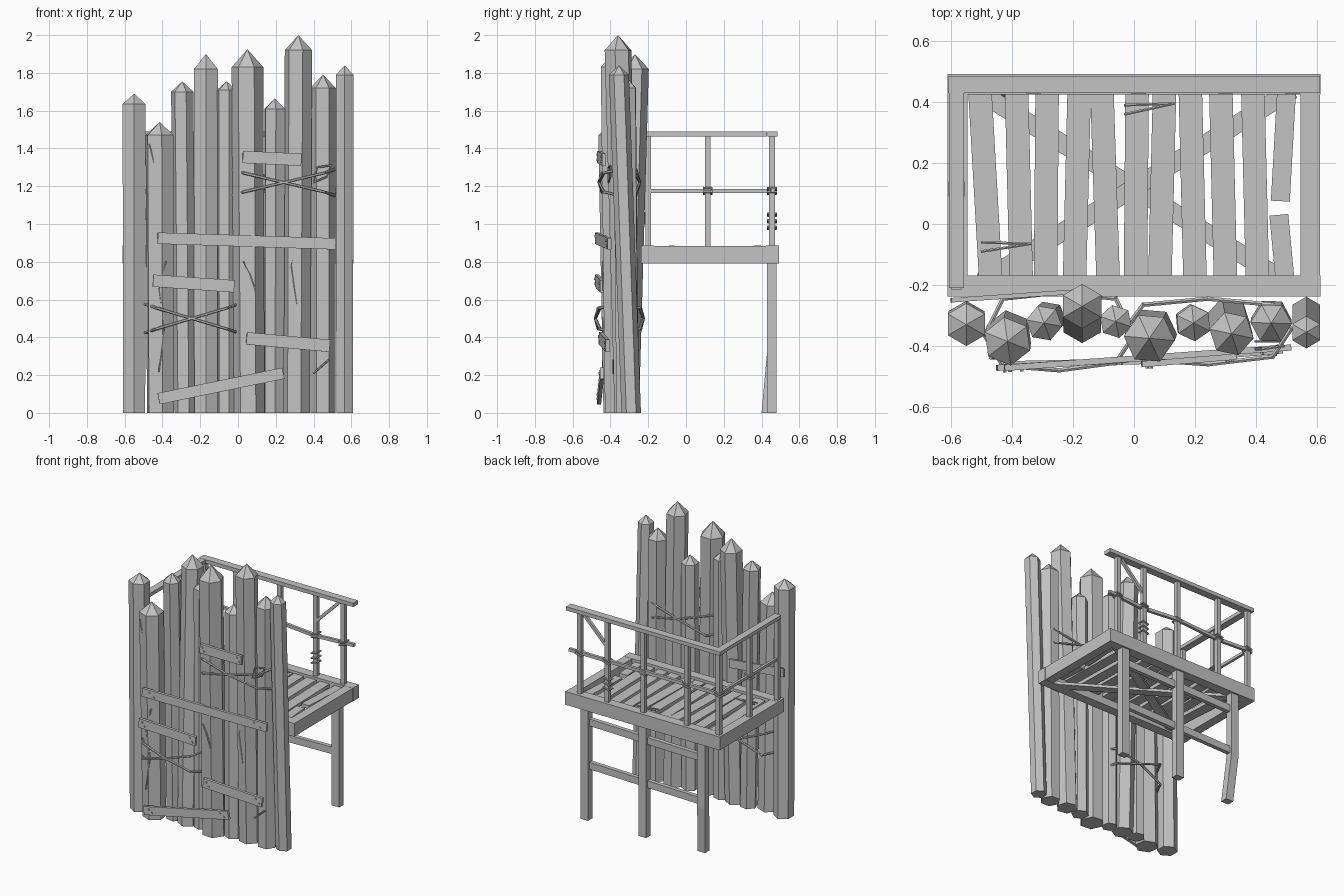
import bpy, bmesh, math
from mathutils import Vector, Matrix

cube = bpy.data.objects.get("Cube")
if cube:
    bpy.data.objects.remove(cube, do_unlink=True)

wood = bpy.data.materials.new("grey_wood")
wood.use_nodes = True
GREY = (0.55, 0.55, 0.55, 1)
wood.diffuse_color = GREY
wood.node_tree.nodes["Principled BSDF"].inputs["Base Color"].default_value = GREY


def finish(name, bm):
    bmesh.ops.recalc_face_normals(bm, faces=bm.faces)
    mesh = bpy.data.meshes.new(name)
    bm.to_mesh(mesh)
    bm.free()
    mesh.materials.append(wood)
    obj = bpy.data.objects.new(name, mesh)
    bpy.context.collection.objects.link(obj)
    return obj


def frame_between(a, b):
    """Matrix whose z runs from a to b, with y kept as upright as possible."""
    a, b = Vector(a), Vector(b)
    d = (b - a).normalized()
    up = Vector((0, 1, 0)) if abs(d.z) > 0.8 else Vector((0, 0, 1))
    side = up.cross(d).normalized()
    m = Matrix((side, d.cross(side), d)).transposed().to_4x4()
    m.translation = (a + b) / 2
    return m, (b - a).length


def add_beam(bm, a, b, wide, high):
    m, length = frame_between(a, b)
    bmesh.ops.create_cube(bm, size=1, matrix=m @ Matrix.Diagonal((wide, high, length, 1)))


def beam(name, a, b, wide, high):
    bm = bmesh.new()
    add_beam(bm, a, b, wide, high)
    return finish(name, bm)


def rope(name, points, radius=0.008, closed=False):
    bm = bmesh.new()
    ends = points[1:] + points[:1] if closed else points[1:]
    for a, b in zip(points, ends):
        m, length = frame_between(a, b)
        bmesh.ops.create_cone(bm, cap_ends=True, segments=6, radius1=radius,
                              radius2=radius, depth=length + radius, matrix=m)
    return finish(name, bm)


def stake(name, base, top, radius, tip, turn):
    """Leaning six-sided log with a cut point."""
    bm = bmesh.new()
    rings = []
    for (x, y, z), r in ((base, radius * 0.97), (top, radius)):
        ring = []
        for i in range(6):
            t = math.radians(turn + 30 + 60 * i)
            ring.append(bm.verts.new((x + r * math.cos(t), y + r * math.sin(t), z)))
        rings.append(ring)
    peak = bm.verts.new(tip)
    bm.faces.new(rings[0])
    for i in range(6):
        j = (i + 1) % 6
        bm.faces.new((rings[0][i], rings[0][j], rings[1][j], rings[1][i]))
        bm.faces.new((rings[1][i], rings[1][j], peak))
    return finish(name, bm)


# Palisade: base x, top x, base y, top y, radius, shoulder z, tip z, turn
stakes = [
    (-.55, -.55, -.32, -.33, .070, 1.635, 1.69, 0),
    (-.41, -.415, -.36, -.385, .080, 1.47, 1.54, 8),
    (-.28, -.295, -.31, -.325, .060, 1.70, 1.755, 20),
    (-.17, -.17, -.32, -.27, .073, 1.82, 1.90, 0),
    (-.06, -.06, -.32, -.32, .055, 1.71, 1.755, 12),
    (.06, .05, -.355, -.375, .084, 1.83, 1.925, 25),
    (.19, .195, -.32, -.325, .060, 1.61, 1.665, 5),
    (.31, .32, -.31, -.36, .074, 1.92, 2.0, 18),
    (.45, .45, -.31, -.325, .068, 1.72, 1.79, 28),
    (.565, .565, -.29, -.355, .053, 1.79, 1.84, 0),
]
for n, (xb, xt, yb, yt, r, zs, zt, turn) in enumerate(stakes):
    stake(f"stake_{n + 1}", (xb, yb, 0), (xt, yt, zs), r, (xt, yt, zt), turn)

# Boards nailed across the stakes, with bolt heads at the ends
boards = [
    ((-.425, -.472, .925), (.515, -.405, .895), .06),
    ((-.45, -.472, .70), (-.02, -.445, .67), .065),
    ((.025, -.46, 1.355), (.335, -.435, 1.34), .065),
    ((.045, -.452, .395), (.485, -.415, .355), .065),
    ((-.42, -.46, .075), (.24, -.445, .21), .06),
]
for n, (a, b, high) in enumerate(boards):
    beam(f"cross_board_{n + 1}", a, b, .02, high).name = f"cross_board_{n + 1}"
    bm = bmesh.new()
    for t, dz in ((.06, .012), (.1, -.014), (.9, .014), (.95, -.012)):
        p = Vector(a).lerp(Vector(b), t) + Vector((0, -.011, dz))
        bmesh.ops.create_cone(bm, cap_ends=True, segments=6, radius1=.007, radius2=.007, depth=.01,
                              matrix=Matrix.Translation(p) @ Matrix.Rotation(math.pi / 2, 4, 'X'))
    finish(f"board_bolts_{n + 1}", bm)
beam("back_board", (-.6, -.25, 1.06), (-.19, -.222, 1.03), .015, .06)

# Ropes crossed round groups of stakes
def lashing(name, x0, x1, z, rise, front, back):
    for s in (-1, 1):
        lo, hi = z - s * rise, z + s * rise
        mid = (x0 + x1) / 2
        rope(f"{name}_{'rising' if s > 0 else 'falling'}",
             [(x0, front + .1, lo), (x0 + .06, front, lo + s * .02), (mid, front - .015, z),
              (x1 - .06, front + .01, hi - s * .02), (x1, front + .1, hi),
              (x1 - .06, back, hi - s * .02), (mid, back + .02, z), (x0 + .06, back, lo)],
             closed=True)


lashing("upper_rope", -.03, .515, 1.22, .07, -.445, -.265)
lashing("lower_rope", -.49, 0, .50, .075, -.465, -.245)
rope("rope_tail", [(.4, -.41, 1.22), (.42, -.41, 1.30), (.49, -.40, 1.31), (.47, -.40, 1.25), (.4, -.41, 1.22)], .005)

# Splits and splinters on the stake fronts
splits = [
    [(-.47, 1.42), (-.45, 1.34), (-.42, 1.24)],
    [(-.38, .80), (-.42, .66), (-.39, .45), (-.42, .22)],
    [(.03, .80), (.06, .74), (.09, .65)],
    [(.33, .97), (.28, .78), (.31, .58), (.29, .70)],
    [(.40, .21), (.48, .28)],
]
for n, path in enumerate(splits):
    front = -.44 if path[0][0] < .2 else -.385
    rope(f"split_{n + 1}", [(x, front, z) for x, z in path], .005)

# Platform frame
for name, y in (("front", -.203), ("back", .458)):
    beam(f"{name}_frame", (-.612, y, .838), (.612, y, .838), .068, .095)
for name, x in (("right", -.579), ("left", .578)):
    beam(f"{name}_frame", (x, -.17, .838), (x, .425, .838), .065, .093)

# Diagonal braces below the deck
for n, s in enumerate((-1, 1)):
    z = .80 + .012 * n
    beam(f"deck_brace_{n + 1}", (-.5 * s, -.19, z), (.52 * s, .44, z), .06, .02)

# Deck planks: front x, back x
planks = [(-.47, -.505), (-.37, -.385), (-.29, -.285), (-.195, -.18), (-.085, -.105), (.005, .01),
          (.085, .1), (.20, .185), (.30, .285), (.405, .39)]
for n, (x0, x1) in enumerate(planks):
    beam(f"deck_plank_{n + 1}", (x0, -.18, .855), (x1, .43, .855), .077, .025)
beam("broken_plank_front", (.495, -.18, .855), (.475, .03, .855), .062, .025)
beam("broken_plank_back", (.48, .075, .855), (.50, .43, .855), .062, .025)
rope("deck_rope_front", [(-.5, -.09, .88), (-.34, -.065, .88), (-.5, -.06, .88)], .005)
rope("deck_rope_back", [(-.03, .36, .88), (.13, .395, .88), (-.03, .39, .88)], .005)

# Railing along the back and the right side
beam("back_top_rail", (-.61, .458, 1.477), (.61, .458, 1.477), .055, .027)
beam("side_top_rail", (-.582, -.21, 1.477), (-.582, .43, 1.477), .05, .025)
beam("side_mid_rail", (-.582, -.20, 1.175), (-.582, .455, 1.175), .018, .02)
kinks = [(.6, .46, 1.178), (.3, .448, 1.17), (.02, .466, 1.18), (-.33, .45, 1.17), (-.6, .46, 1.176)]
bm = bmesh.new()
for a, b in zip(kinks, kinks[1:]):
    add_beam(bm, a, b, .02, .022)
finish("back_mid_rail", bm)
posts = [(x, .455) for x in (.52, .3, .015, -.33, -.58)] + [(-.582, .115), (-.582, -.2)]
for n, (x, y) in enumerate(posts):
    beam(f"rail_post_{n + 1}", (x, y, .87), (x, y, 1.47), .032, .03)
beam("rail_strut", (.49, .455, 1.46), (.31, .455, 1.28), .02, .02)

# Rope wraps on posts
def wrap(name, x, y, z, size=.021):
    corners = [(x + size * sx, y + size * sy, z + .006 * sx)
               for sx, sy in ((-1, -1), (1, -1), (1, 1), (-1, 1))]
    rope(name, corners, .006, closed=True)


for n, (x, y) in enumerate(posts[:6]):
    wrap(f"mid_rail_wrap_{n + 1}", x, y, 1.165)
    wrap(f"mid_rail_wrap_upper_{n + 1}", x, y, 1.185)
for n in range(3):
    wrap(f"post_wrap_{n + 1}", .3, .455, .98 + .035 * n)

# Legs, the right one bent near the foot
for name, x in (("left", .47), ("middle", .01)):
    beam(f"{name}_leg", (x, .455, 0), (x, .455, .80), .06, .05)
bm = bmesh.new()
bmesh.ops.create_cube(bm, size=1, matrix=Matrix.Translation((-.455, .455, .40))
                      @ Matrix.Diagonal((.06, .05, .8, 1)))
bmesh.ops.bisect_plane(bm, geom=bm.verts[:] + bm.edges[:] + bm.faces[:],
                       plane_co=(0, 0, .33), plane_no=(0, 0, 1))
for v in bm.verts:
    if v.co.z < .1:
        v.co += Vector((.02, -.03, 0))
finish("right_leg", bm)
for name, z in (("upper", .68), ("lower", .37)):
    beam(f"{name}_leg_rail", (-.47, .45, z), (.485, .45, z + .02), .03, .05)
